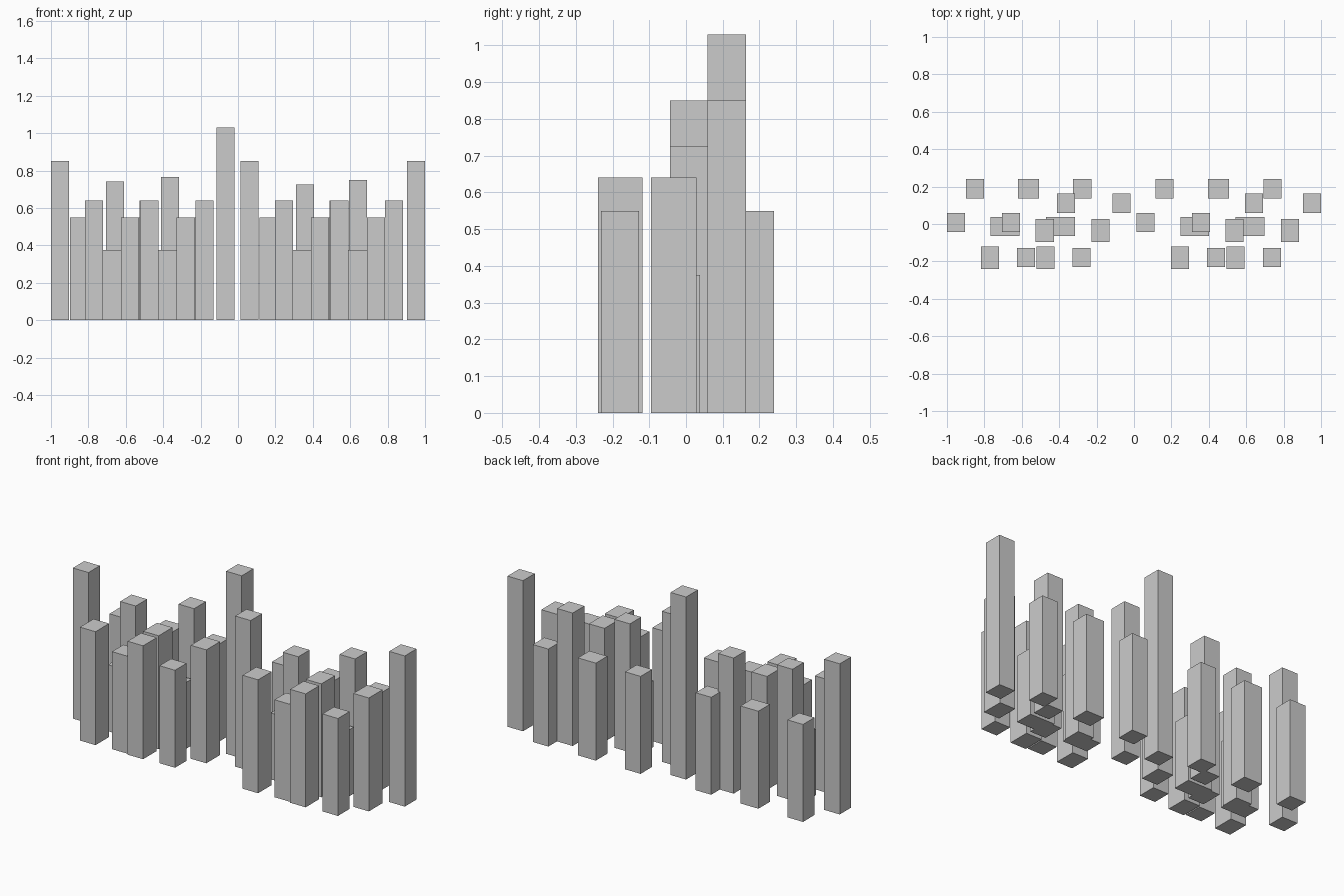
import bpy

if "Cube" in bpy.data.objects:
    bpy.data.objects.remove(bpy.data.objects["Cube"])


def tower(name, x0, x1, y0, y1, h):
    """Box standing on the ground, given by its x and y extents and height."""
    bpy.ops.mesh.primitive_cube_add(size=1, location=((x0 + x1) / 2, (y0 + y1) / 2, h / 2))
    ob = bpy.context.object
    ob.name = name
    ob.scale = (x1 - x0, y1 - y0, h)
    bpy.ops.object.transform_apply(location=False, rotation=False, scale=True)


def row(name, y0, y1, towers, w=0.097):
    """Row of equal-width towers sharing one depth; towers = (x centre, height)."""
    for x, h in towers:
        tower(name, x - w / 2, x + w / 2, y0, y1, h)


# front row: deeper tall towers and slimmer short towers
row("front_tall_tower", -0.24, -0.119,
    [(x, 0.64) for x in (-0.77, -0.473, 0.245, 0.542)])
row("front_short_tower", -0.231, -0.128,
    [(x, 0.55) for x in (-0.577, -0.28, 0.438, 0.737)])

# middle row towers
row("middle_tower", -0.095, 0.028,
    [(x, 0.64) for x in (-0.477, -0.18, 0.538, 0.835)])

# wide low blocks in the middle
row("low_block", -0.065, 0.038,
    [(x, 0.375) for x in (-0.69, -0.393, 0.325, 0.62)], w=0.153)

# high towers in two staggered rows
row("high_tower", -0.043, 0.058,
    [(-0.952, 0.85), (-0.657, 0.74), (0.061, 0.85), (0.358, 0.725)])
row("high_back_tower", 0.058, 0.163,
    [(-0.363, 0.765), (-0.066, 1.03), (0.642, 0.75), (0.952, 0.85)])

# back row, with two slightly wider towers
row("back_tower", 0.137, 0.24,
    [(x, 0.55) for x in (-0.85, -0.277, 0.164, 0.74)])
row("back_wide_tower", 0.137, 0.24,
    [(x, 0.55) for x in (-0.564, 0.451)], w=0.112)
